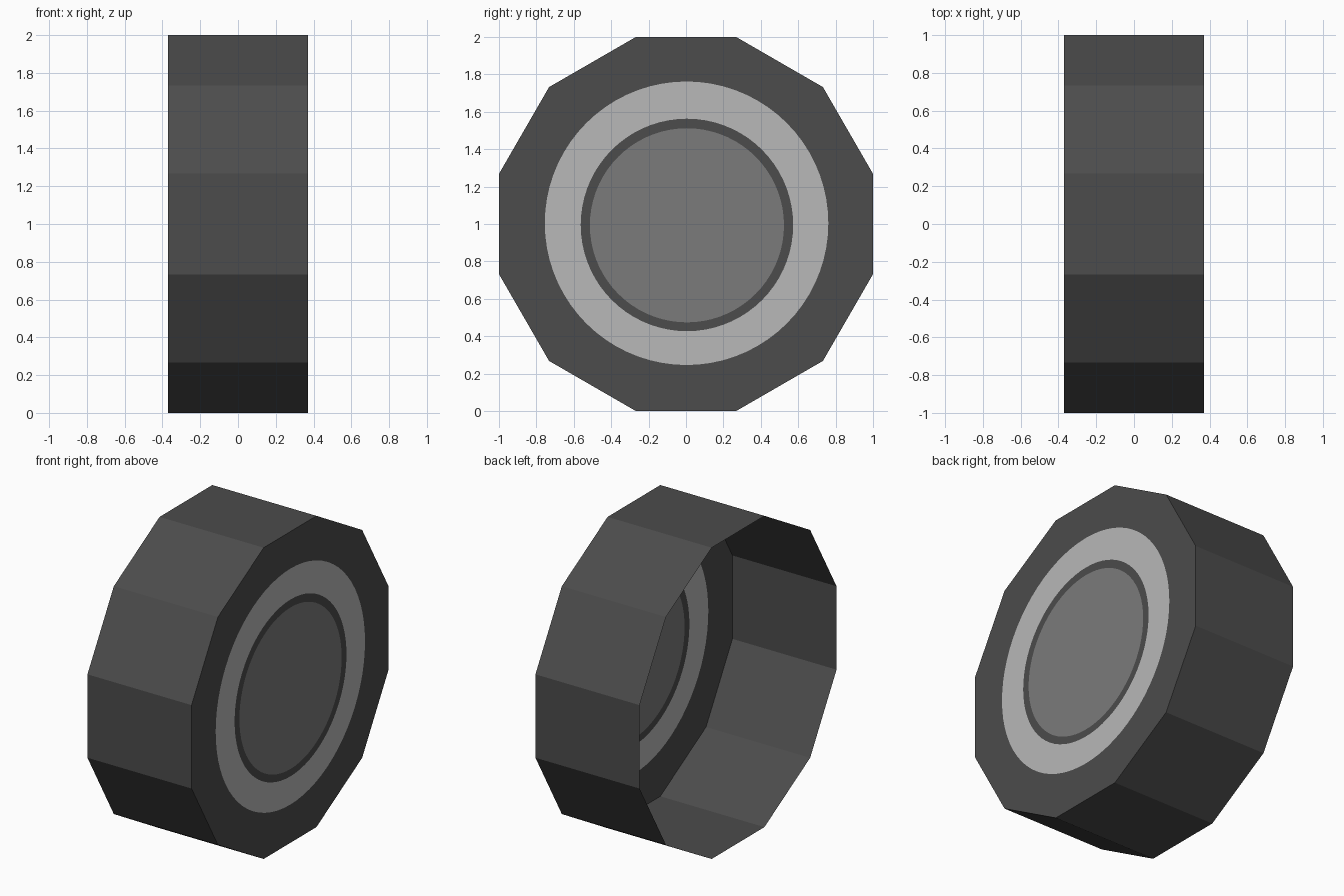
import bpy, bmesh, math

if "Cube" in bpy.data.objects:
    bpy.data.objects.remove(bpy.data.objects["Cube"])

SIDES, SUB = 12, 6            # wall sides, circle segments per side
HALF_W = 0.37
R_OUT = 1 / math.cos(math.pi / SIDES)


def material(name, v):
    m = bpy.data.materials.new(name)
    m.diffuse_color = (v, v, v, 1)
    m.use_nodes = True
    m.node_tree.nodes["Principled BSDF"].inputs["Base Color"].default_value = m.diffuse_color
    return m


rubber = material("dark rubber", 0.072)
pale = material("pale grey rim", 0.48)
grey = material("mid grey hub", 0.198)

bm = bmesh.new()


def loop(x, r, n, cy=0.0, cz=1.0):
    start = math.pi / SIDES
    return [bm.verts.new((x, cy + r * math.cos(start + 2 * math.pi * i / n),
                          cz + r * math.sin(start + 2 * math.pi * i / n))) for i in range(n)]


def band(a, b, mat):
    n = len(a)
    for i in range(n):
        j = (i + 1) % n
        bm.faces.new((a[i], a[j], b[j], b[i])).material_index = mat


# tread: twelve flat sides, open at the inner side of the wheel
back = loop(-HALF_W, R_OUT, SIDES)
front = loop(HALF_W, R_OUT, SIDES)
band(back, front, 0)

# outer face: sidewall, pale rim, dark groove and hub disc, all flush
N = SIDES * SUB
rim_out = loop(HALF_W, 0.758, N, 0.003, 1.004)
rim_in = loop(HALF_W, 0.568, N, 0.005, 0.995)
hub = loop(HALF_W, 0.519, N, 0.005, 0.993)
for k in range(SIDES):
    inner = [rim_out[i % N] for i in range((k + 1) * SUB, k * SUB - 1, -1)]
    bm.faces.new([front[k], front[(k + 1) % SIDES]] + inner).material_index = 0
band(rim_out, rim_in, 1)
band(rim_in, hub, 0)
bm.faces.new(hub).material_index = 2

mesh = bpy.data.meshes.new("wheel")
bm.to_mesh(mesh)
bm.free()
for m in (rubber, pale, grey):
    mesh.materials.append(m)
bpy.context.collection.objects.link(bpy.data.objects.new("wheel", mesh))
